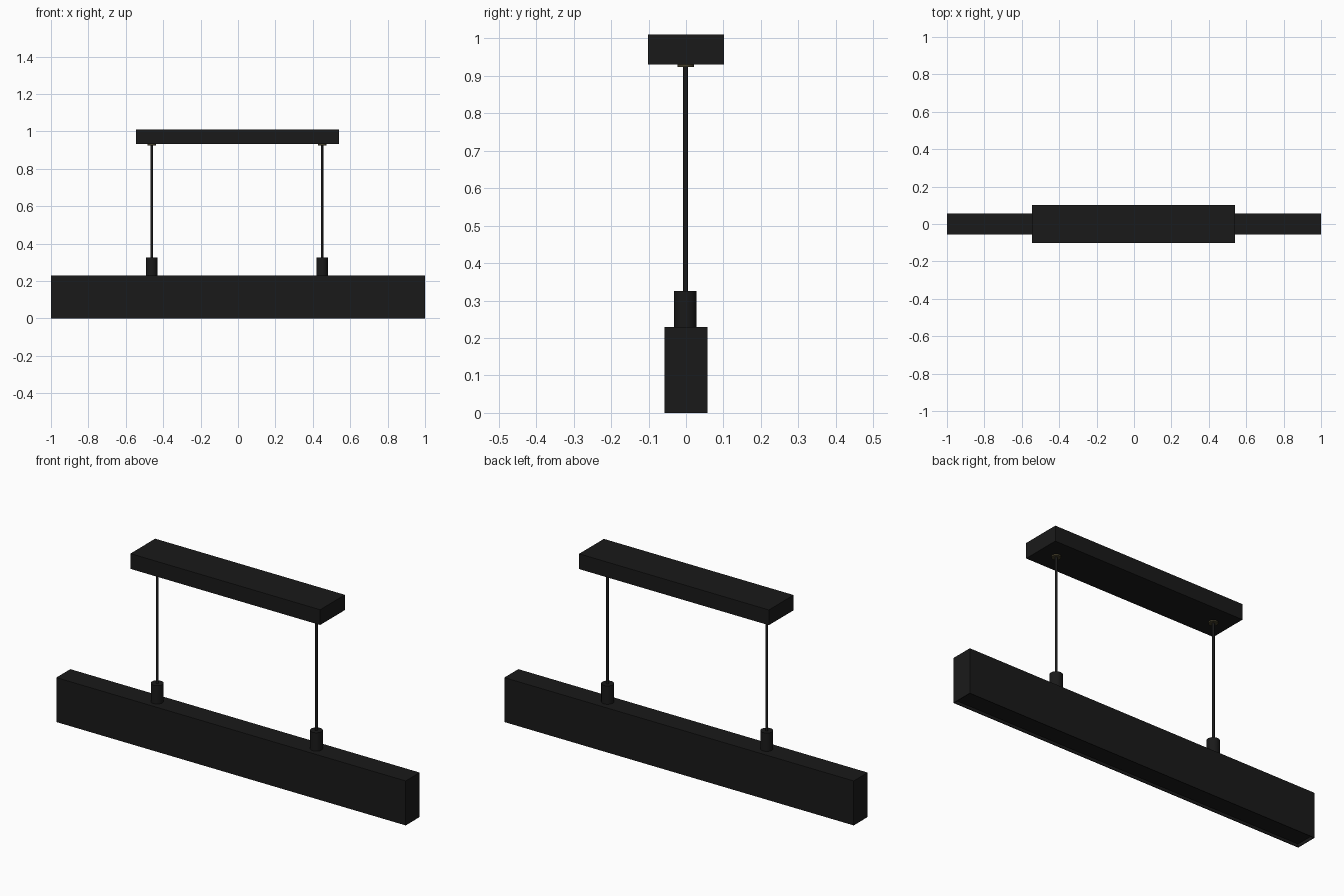
import bpy, bmesh
from mathutils import Matrix

if "Cube" in bpy.data.objects:
    bpy.data.objects.remove(bpy.data.objects["Cube"])


def material(name, color):
    m = bpy.data.materials.new(name)
    m.diffuse_color = color
    m.use_nodes = True
    m.node_tree.nodes["Principled BSDF"].inputs["Base Color"].default_value = m.diffuse_color
    return m


black = material("black_metal", (0.01, 0.01, 0.01, 1))
bronze = material("bronze", (0.06, 0.05, 0.025, 1))


def finish(bm, name, mat, smooth=False):
    me = bpy.data.meshes.new(name)
    bm.to_mesh(me)
    bm.free()
    me.materials.append(mat)
    ob = bpy.data.objects.new(name, me)
    bpy.context.collection.objects.link(ob)
    if smooth:
        bpy.ops.object.select_all(action='DESELECT')
        ob.select_set(True)
        bpy.context.view_layer.objects.active = ob
        bpy.ops.object.shade_smooth_by_angle()
    return ob


def box(name, x0, x1, y0, y1, z0, z1, mat, recess=None):
    bm = bmesh.new()
    bmesh.ops.create_cube(bm, size=1, matrix=Matrix.Translation(
        ((x0 + x1) / 2, (y0 + y1) / 2, (z0 + z1) / 2))
        @ Matrix.Diagonal((x1 - x0, y1 - y0, z1 - z0, 1)))
    if recess:
        # Inset the underside and push it up to leave a thin rim
        rim, depth = recess
        bottom = min(bm.faces, key=lambda f: f.calc_center_median().z)
        bmesh.ops.inset_region(bm, faces=[bottom], thickness=rim)
        inner = bmesh.ops.extrude_discrete_faces(bm, faces=[bottom])["faces"][0]
        bmesh.ops.translate(bm, verts=inner.verts, vec=(0, 0, depth))
    return finish(bm, name, mat)


def rod(name, x, y, r, z0, z1, mat, sides=32, bevel=0):
    bm = bmesh.new()
    bmesh.ops.create_cone(bm, cap_ends=True, segments=sides, radius1=r, radius2=r,
                          depth=z1 - z0, matrix=Matrix.Translation((x, y, (z0 + z1) / 2)))
    return finish(bm, name, mat, True)


# Light bar with recessed underside, and ceiling canopy
box("light_bar", -1, 1, -0.057, 0.057, 0, 0.23, black, recess=(0.005, 0.015))
box("ceiling_canopy", -0.545, 0.541, -0.101, 0.101, 0.931, 1.01, black)

# Two suspension sets
for side, x in (("left", -0.461), ("right", 0.45)):
    rod(side + "_cable_grip", x, -0.002, 0.03, 0.228, 0.325, black)
    rod(side + "_cable", x, -0.001, 0.0065, 0.32, 0.935, black, 16)
    rod(side + "_grommet", x, -0.001, 0.022, 0.924, 0.932, bronze)
